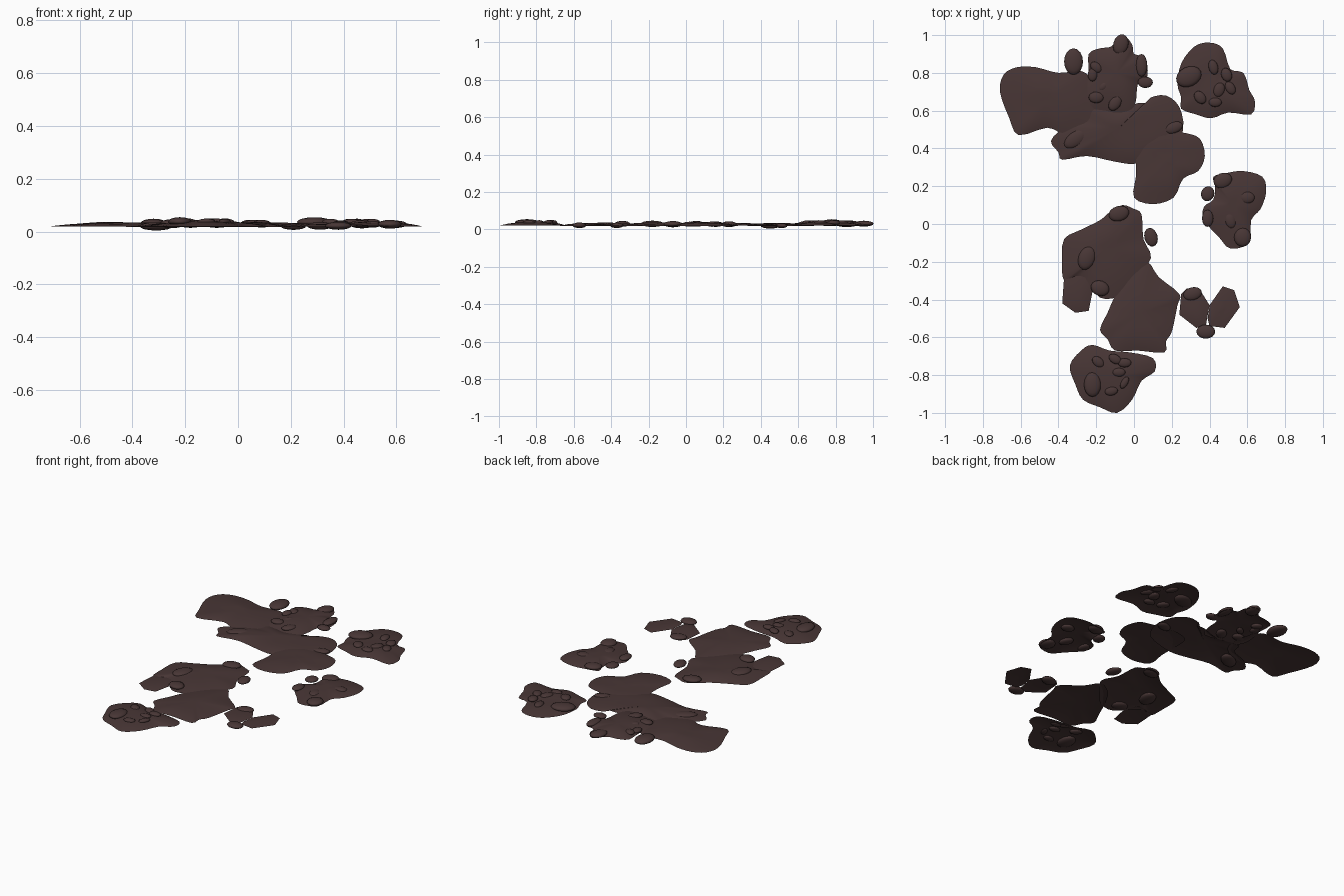
import bpy, bmesh, math
from mathutils import Vector, noise

brown = bpy.data.materials.new("dark brown")
brown.diffuse_color = (0.065, 0.037, 0.036, 1)


def finish(bm, name):
    bmesh.ops.recalc_face_normals(bm, faces=bm.faces)
    me = bpy.data.meshes.new(name)
    bm.to_mesh(me)
    bm.free()
    me.materials.append(brown)
    ob = bpy.data.objects.new(name, me)
    bpy.context.collection.objects.link(ob)
    for p in me.polygons:
        p.use_smooth = True
    return ob


def patch(name, pts, base=0.02, rise=0.015, steps=3):
    """Thin domed sheet filling a rounded outline, with gentle waves."""
    pts = [Vector(p) for p in pts]
    n = len(pts)
    rim = []
    for i in range(n):
        a, b, c, d = (pts[(i + k) % n] for k in (-1, 0, 1, 2))
        for s in range(steps):
            t = s / steps
            rim.append(0.5 * (2 * b + (c - a) * t + (2 * a - 5 * b + 4 * c - d) * t * t
                              + (3 * b - a - 3 * c + d) * t ** 3))
    mid = sum(rim, Vector((0, 0))) / len(rim)
    bm = bmesh.new()
    rings = []
    for r in (1, 0.9, 0.75, 0.55, 0.35, 0.17):
        ring = []
        for p in rim:
            q = mid + (p - mid) * r
            wave = 0.005 * noise.noise(Vector((q.x * 7, q.y * 7, base * 50))) * (1 - r ** 4)
            ring.append(bm.verts.new((q.x, q.y, base + rise * (1 - r ** 2.5) + wave)))
        rings.append(ring)
    top = bm.verts.new((mid.x, mid.y, base + rise))
    m = len(rim)
    for a, b in zip(rings, rings[1:]):
        for i in range(m):
            j = (i + 1) % m
            bm.faces.new((a[i], a[j], b[j], b[i]))
    for i in range(m):
        bm.faces.new((rings[-1][i], rings[-1][(i + 1) % m], top))
    ob = finish(bm, name)
    if ob.data.polygons[0].normal.z < 0:
        ob.data.flip_normals()


def pebbles(name, items, z=0.032):
    """Flattened lumps: x, y, half width, half depth, turn in degrees."""
    for k, (x, y, rx, ry, turn) in enumerate(items):
        bm = bmesh.new()
        bmesh.ops.create_uvsphere(bm, u_segments=16, v_segments=8, radius=1)
        c, s = math.cos(math.radians(turn)), math.sin(math.radians(turn))
        h = 0.006 + 0.24 * min(rx, ry)
        for v in bm.verts:
            px, py = v.co.x * rx, v.co.y * ry
            v.co = (x + c * px - s * py, y + s * px + c * py, z + v.co.z * h)
        finish(bm, f"{name}_{k + 1}")


# upper left cluster
patch("left_patch", [(-.71, .70), (-.69, .79), (-.62, .83), (-.52, .83), (-.40, .80), (-.28, .81),
      (-.22, .75), (-.2, .6), (-.25, .52), (-.37, .48), (-.46, .51), (-.61, .47), (-.66, .56)])
patch("back_patch", [(-.24, .90), (-.18, .93), (-.12, .94), (-.06, 1), (-.01, .95), (0, .9), (.06, .88),
      (.07, .78), (.02, .74), (.01, .65), (-.03, .58), (-.15, .6), (-.24, .62), (-.26, .7), (-.24, .8)],
      0.021, 0.022)
patch("band_patch", [(-.44, .44), (-.37, .51), (-.27, .55), (-.24, .62), (-.1, .60), (.02, .64), (.08, .64),
      (.09, .67), (.17, .68), (.24, .62), (.26, .5), (.2, .38), (.02, .32), (-.1, .33), (-.25, .36),
      (-.38, .34), (-.4, .38)], 0.017, 0.017)
patch("inner_patch", [(.01, .42), (.03, .48), (.12, .505), (.2, .49), (.28, .48), (.35, .45), (.375, .36),
      (.34, .28), (.26, .24), (.21, .14), (.1, .105), (0, .14), (.01, .25), (.01, .33)], 0.022, 0.012)
pebbles("back_pebble", [(-.32, .86, .05, .07, 0), (-.07, .95, .04, .055, -15), (.06, .75, .04, .03, 0),
        (.04, .84, .03, .06, 0), (-.2, .83, .035, .025, -40), (-.22, .79, .025, .035, 0),
        (-.16, .73, .02, .033, -45), (-.1, .64, .03, .045, -35), (-.2, .67, .04, .03, 0)], 0.031)
pebbles("band_pebble", [(-.31, .45, .07, .04, 35), (.21, .51, .05, .03, 20)], 0.02)

# upper right cluster
patch("right_back_patch", [(.23, .74), (.25, .85), (.32, .94), (.40, .96), (.47, .93), (.51, .82), (.58, .80),
      (.61, .71), (.64, .65), (.62, .58), (.5, .59), (.41, .56), (.33, .58), (.25, .61), (.25, .67)],
      0.02, 0.02)
pebbles("right_back_pebble", [(.29, .78, .07, .052, 25), (.42, .83, .025, .04, 15), (.49, .79, .028, .037, 20),
        (.45, .71, .03, .04, -20), (.51, .72, .025, .037, 30), (.35, .67, .028, .038, 40),
        (.43, .645, .035, .025, 0)], 0.036)

# right middle cluster
patch("right_patch", [(.43, .2), (.42, .25), (.49, .27), (.58, .28), (.68, .25), (.70, .17), (.67, .08),
      (.62, .02), (.61, -.1), (.51, -.13), (.45, -.07), (.37, .02), (.37, .09), (.42, .13)], 0.019, 0.018)
pebbles("right_pebble", [(.39, .16, .035, .04, -20), (.47, .23, .05, .04, 20), (.6, .14, .04, .033, 0),
        (.51, .02, .03, .045, 15), (.39, .03, .03, .045, 0), (.575, -.07, .045, .05, 0)], 0.028)

# left middle and lower patches
patch("middle_patch", [(-.06, .1), (0, .08), (.04, .05), (.05, -.08), (.09, -.18), (0, -.3), (-.08, -.38),
      (-.18, -.39), (-.29, -.28), (-.37, -.30), (-.38, -.2), (-.37, -.08), (-.28, -.03), (-.18, .02),
      (-.12, .07)], 0.019, 0.018)
patch("middle_flake", [(-.37, -.28), (-.38, -.42), (-.31, -.47), (-.24, -.46), (-.22, -.36), (-.25, -.26)],
      0.019, 0.008, 1)
pebbles("middle_pebble", [(-.25, -.18, .045, .065, -20), (-.08, .055, .055, .04, 15), (.09, -.07, .035, .05, 15),
        (-.18, -.34, .05, .04, -20)], 0.03)
patch("lower_patch", [(-.02, -.25), (.07, -.2), (.13, -.28), (.24, -.37), (.23, -.43), (.2, -.57), (.17, -.62),
      (.16, -.68), (.02, -.67), (-.1, -.67), (-.14, -.61), (-.18, -.56), (-.14, -.47), (-.11, -.4),
      (-.08, -.34)], 0.018, 0.017)

# front patch
patch("front_patch", [(-.34, -.75), (-.28, -.67), (-.22, -.64), (-.13, -.67), (-.02, -.68), (.1, -.71),
      (.11, -.78), (.04, -.83), (-.01, -.93), (-.09, -1), (-.18, -.97), (-.27, -.93), (-.31, -.85)],
      0.02, 0.022)
pebbles("front_pebble", [(-.22, -.85, .045, .065, 0), (-.19, -.73, .036, .025, -40), (-.1, -.715, .036, .024, -30),
        (-.05, -.735, .036, .024, 0), (-.08, -.785, .035, .023, 0), (-.12, -.885, .035, .023, 10),
        (-.05, -.84, .035, .018, 60)], 0.038)

# small faceted flakes at lower right
patch("small_flake_left", [(.25, -.37), (.28, -.34), (.35, -.35), (.40, -.43), (.38, -.54), (.33, -.55),
      (.24, -.48)], 0.02, 0.008, 1)
patch("small_flake_right", [(.40, -.43), (.47, -.33), (.53, -.35), (.56, -.44), (.48, -.55), (.40, -.54),
      (.39, -.5)], 0.02, 0.008, 1)
pebbles("flake_pebble", [(.38, -.57, .05, .037, 0), (.31, -.37, .05, .035, 15)], 0.022)
